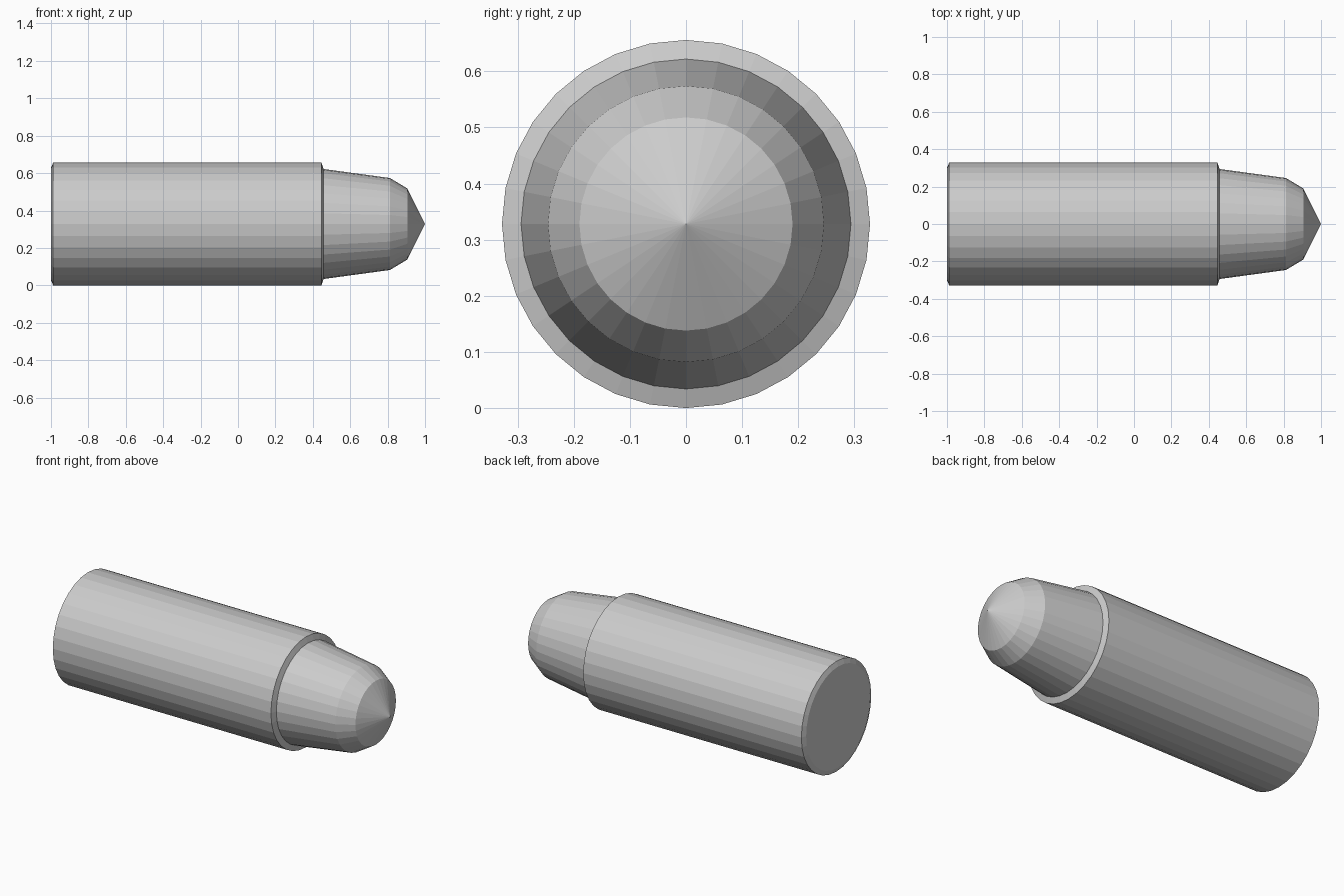
import bpy, bmesh
from math import sin, cos, pi

if "Cube" in bpy.data.objects:
    bpy.data.objects.remove(bpy.data.objects["Cube"])

SIDES = 32
R = 0.328


def lathe(name, profile):
    """Revolve (x, radius) points around the long axis; zero radius makes a tip."""
    bm = bmesh.new()
    rings = []
    for x, r in profile:
        if r == 0:
            rings.append([bm.verts.new((x, 0, R))] * SIDES)
        else:
            rings.append([bm.verts.new((x, r * sin(2 * pi * i / SIDES),
                                        R + r * cos(2 * pi * i / SIDES)))
                          for i in range(SIDES)])
    for a, b in zip(rings, rings[1:]):
        for i in range(SIDES):
            j = (i + 1) % SIDES
            bm.faces.new(dict.fromkeys((a[i], a[j], b[j], b[i])))
    # flat cap where the profile starts open
    if profile[0][1] > 0 and name == "casing":
        bm.faces.new(rings[0])
    bmesh.ops.recalc_face_normals(bm, faces=bm.faces)
    mesh = bpy.data.meshes.new(name)
    bm.to_mesh(mesh)
    bm.free()
    obj = bpy.data.objects.new(name, mesh)
    bpy.context.collection.objects.link(obj)
    return obj


# Cylindrical casing with chamfered ends
lathe("casing", [(-1, 0.30), (-0.988, R), (0.446, R), (0.458, 0.294)])

# Tapered nose with a pointed tip
lathe("nose", [(1, 0), (0.905, 0.19), (0.812, 0.246), (0.458, 0.294)])
